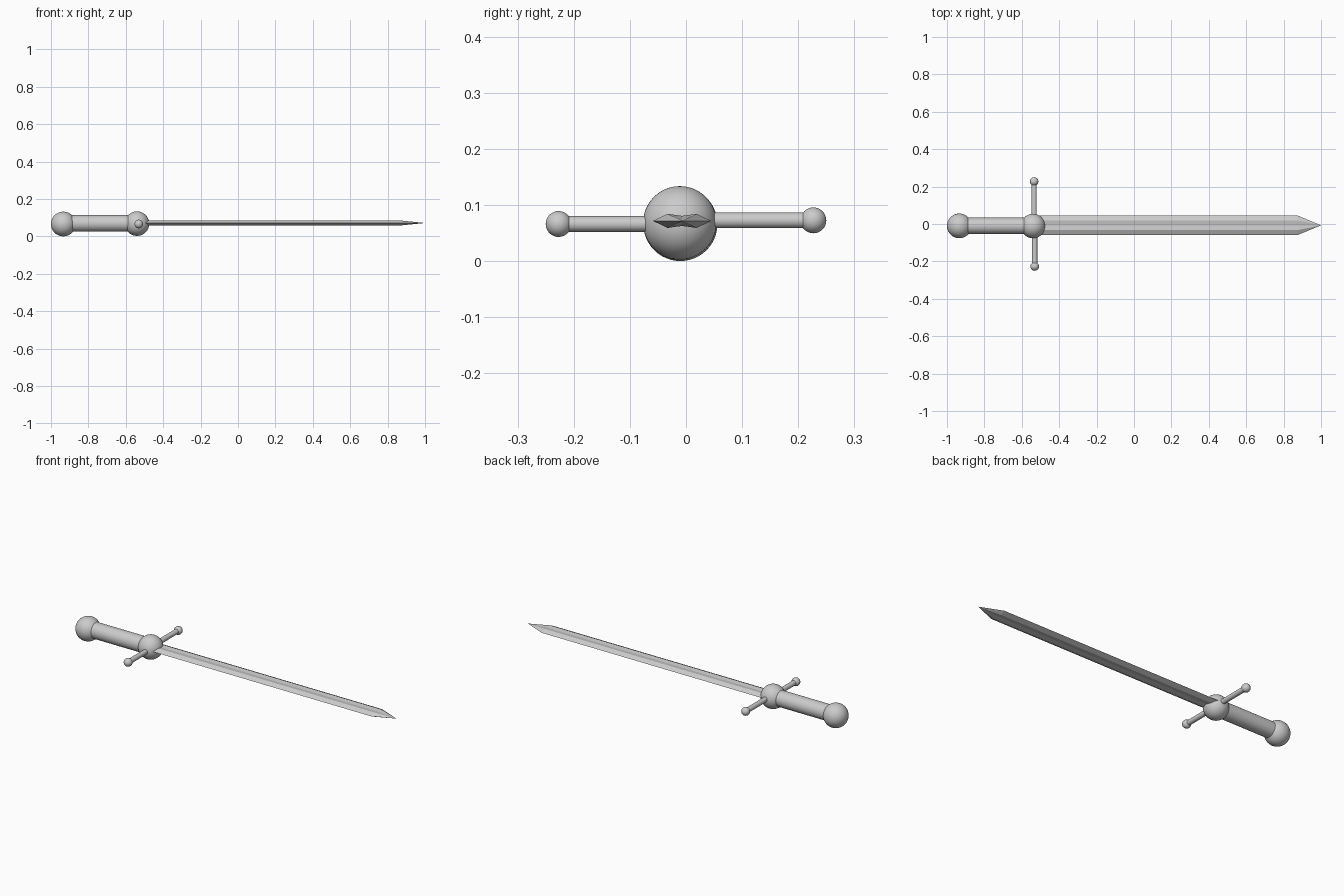
import bpy, bmesh
from math import pi

if "Cube" in bpy.data.objects:
    bpy.data.objects.remove(bpy.data.objects["Cube"])


def smooth(ob):
    bpy.context.view_layer.objects.active = ob
    bpy.ops.object.shade_smooth_by_angle(angle=0.7)


def ball(name, loc, r):
    bpy.ops.mesh.primitive_uv_sphere_add(segments=48, ring_count=24, radius=r, location=loc)
    ob = bpy.context.object
    ob.name = name
    smooth(ob)


def rod(name, loc, r, length, rot):
    bpy.ops.mesh.primitive_cylinder_add(vertices=48, radius=r, depth=length, location=loc, rotation=rot)
    ob = bpy.context.object
    ob.name = name
    smooth(ob)


# Hilt: pommel, grip and central guard ball
ball("pommel", (-0.934, -0.010, 0.066), 0.066)
rod("grip", (-0.737, -0.010, 0.069), 0.044, 0.394, (0, pi / 2, 0))
ball("guard_ball", (-0.54, -0.011, 0.068), 0.0655)

# Crossguard arms with end knobs, the two sides at slightly different heights
for label, side, x, z in (("left", -1, -0.531, 0.066), ("right", 1, -0.534, 0.0725)):
    rod(f"guard_arm_{label}", (x, side * 0.115, z), 0.014, 0.23, (pi / 2, 0, 0))
    ball(f"guard_knob_{label}", (x, side * 0.227, z), 0.023)

# Blade: double-edged section with a shallow groove, closing to a point
cy, cz = -0.007, 0.0715
section = [(-0.052, 0), (-0.026, 0.0125), (0, 0.009), (0.026, 0.0125),
           (0.052, 0), (0.026, -0.0125), (0, -0.009), (-0.026, -0.0125)]
bm = bmesh.new()
base, shoulder = [[bm.verts.new((x, cy + y, cz + z)) for y, z in section] for x in (-0.54, 0.875)]
tip = bm.verts.new((1.0, cy, cz))
n = len(section)
for i in range(n):
    j = (i + 1) % n
    bm.faces.new((base[i], base[j], shoulder[j], shoulder[i]))
    bm.faces.new((shoulder[i], shoulder[j], tip))
bm.faces.new(base)
bmesh.ops.recalc_face_normals(bm, faces=bm.faces)
mesh = bpy.data.meshes.new("blade")
bm.to_mesh(mesh)
bm.free()
bpy.context.collection.objects.link(bpy.data.objects.new("blade", mesh))
